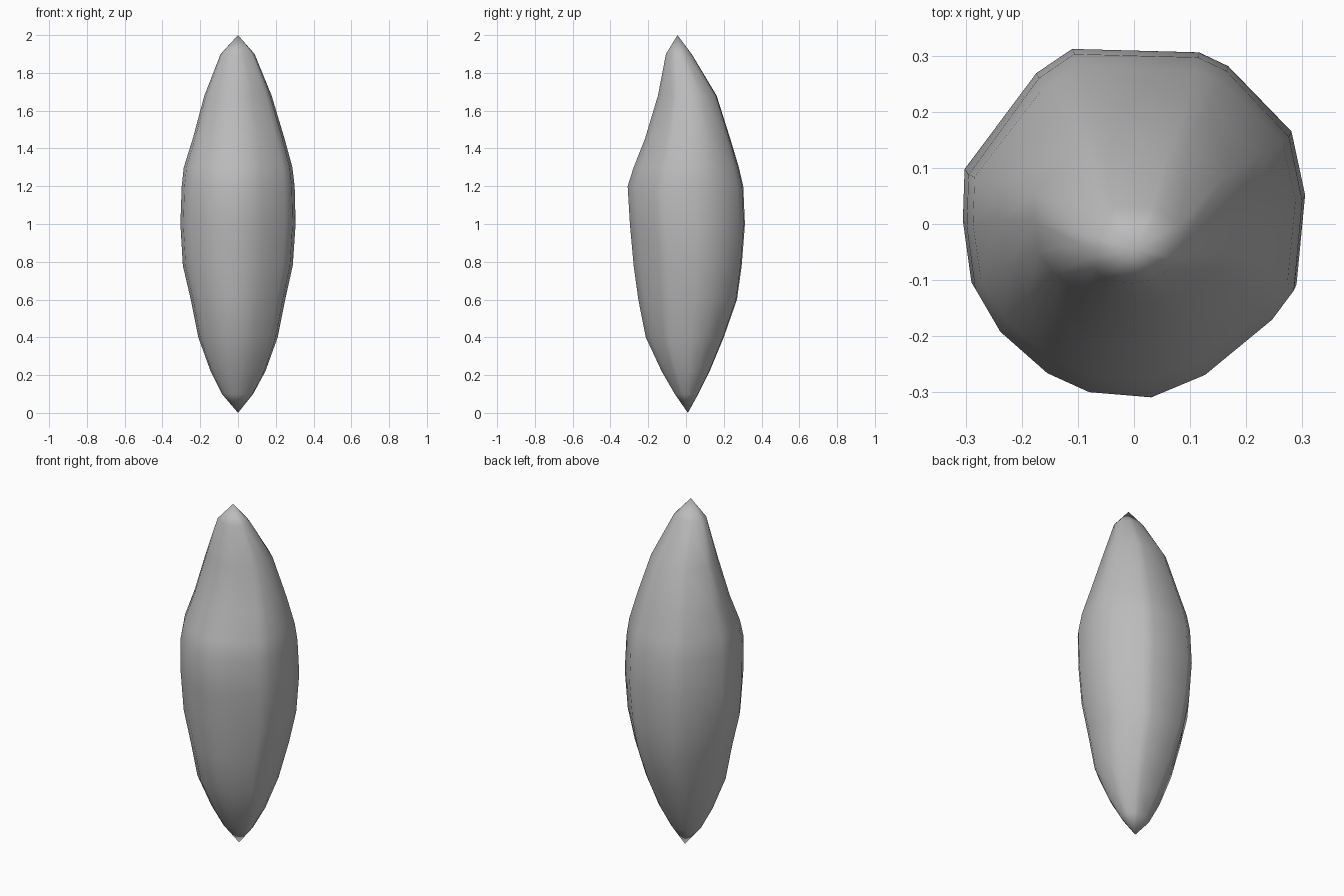
import bpy, bmesh

# Irregular faceted cross-section, normalised to about -1..1
outline = [(-0.36, 1.0), (0.38, 0.98), (0.55, 0.90), (0.92, 0.52), (1.0, 0.15),
           (0.95, -0.37), (0.82, -0.54), (0.42, -0.86), (0.10, -0.99), (-0.27, -0.96),
           (-0.52, -0.85), (-0.80, -0.61), (-0.95, -0.36), (-1.0, 0.0), (-0.99, 0.30),
           (-0.57, 0.86)]

# Rings: height, left, right, front, back extents
rings = [(0.10, -0.085, 0.08, -0.06, 0.065),
         (0.22, -0.145, 0.145, -0.13, 0.125),
         (0.40, -0.21, 0.21, -0.215, 0.20),
         (0.60, -0.25, 0.25, -0.255, 0.27),
         (0.78, -0.292, 0.29, -0.28, 0.295),
         (1.00, -0.305, 0.305, -0.30, 0.312),
         (1.20, -0.298, 0.30, -0.312, 0.303),
         (1.30, -0.287, 0.288, -0.28, 0.28),
         (1.45, -0.24, 0.247, -0.22, 0.235),
         (1.68, -0.178, 0.178, -0.15, 0.162),
         (1.90, -0.092, 0.088, -0.107, 0.03)]

bm = bmesh.new()
loops = []
for z, x0, x1, y0, y1 in rings:
    cx, cy, hx, hy = (x0 + x1) / 2, (y0 + y1) / 2, (x1 - x0) / 2, (y1 - y0) / 2
    loops.append([bm.verts.new((cx + u * hx, cy + v * hy, z)) for u, v in outline])

# Sides, then pointed ends
n = len(outline)
for a, b in zip(loops, loops[1:]):
    for i in range(n):
        bm.faces.new((a[i], a[(i + 1) % n], b[(i + 1) % n], b[i]))
for loop, tip in ((loops[0], (0, 0.01, 0)), (loops[-1], (0, -0.045, 2))):
    t = bm.verts.new(tip)
    for i in range(n):
        bm.faces.new((loop[i], loop[(i + 1) % n], t))
bmesh.ops.recalc_face_normals(bm, faces=bm.faces[:])
for f in bm.faces:
    f.smooth = True

mesh = bpy.data.meshes.new("crystal_shard")
bm.to_mesh(mesh)
bm.free()
shard = bpy.data.objects.new("crystal_shard", mesh)
bpy.context.collection.objects.link(shard)

# Single stone colour
stone = bpy.data.materials.new("stone grey")
stone.diffuse_color = (0.5, 0.5, 0.5, 1)
mesh.materials.append(stone)
